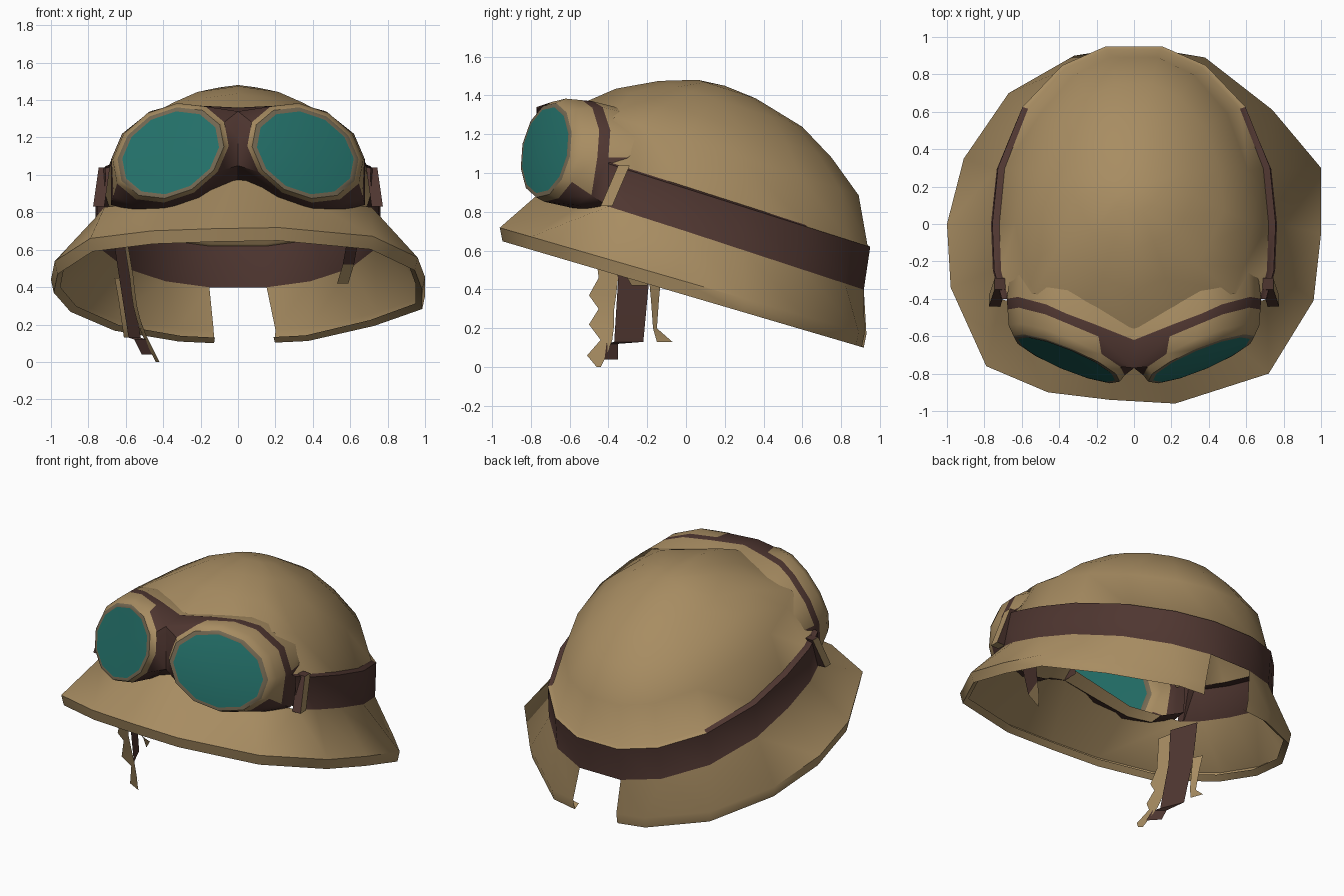
import bpy, bmesh, math

if "Cube" in bpy.data.objects:
    bpy.data.objects.remove(bpy.data.objects["Cube"])


def material(name, rgb):
    m = bpy.data.materials.new(name)
    m.diffuse_color = (*rgb, 1)
    m.use_nodes = True
    m.node_tree.nodes["Principled BSDF"].inputs["Base Color"].default_value = m.diffuse_color
    return m


TAN, BROWN, TEAL, OLIVE = range(4)
MATS = [material("tan leather", (0.39, 0.265, 0.122)),
        material("dark brown strap", (0.078, 0.037, 0.03)),
        material("teal glass", (0.018, 0.17, 0.148)),
        material("olive rim", (0.175, 0.14, 0.085))]


def make(name, bm, angle=50):
    bmesh.ops.recalc_face_normals(bm, faces=bm.faces)
    mesh = bpy.data.meshes.new(name)
    bm.to_mesh(mesh)
    bm.free()
    for m in MATS:
        mesh.materials.append(m)
    ob = bpy.data.objects.new(name, mesh)
    bpy.context.collection.objects.link(ob)
    bpy.ops.object.select_all(action='DESELECT')
    ob.select_set(True)
    bpy.context.view_layer.objects.active = ob
    bpy.ops.object.shade_smooth_by_angle(angle=math.radians(angle))
    return ob


def loft(bm, rings, colour, skip=lambda r, k: False):
    """Bridge closed rings; colour and skip take ring and segment numbers."""
    vs = [[bm.verts.new(p) for p in ring] for ring in rings]
    n = len(vs[0])
    for r in range(len(vs) - 1):
        for k in range(n):
            if skip(r, k):
                continue
            j = (k + 1) % n
            f = bm.faces.new((vs[r][k], vs[r][j], vs[r + 1][j], vs[r + 1][k]))
            f.material_index = colour(r, k)
    return vs


def cap(bm, ring, centre, mat):
    c = bm.verts.new(centre)
    for k in range(len(ring)):
        f = bm.faces.new((ring[k], ring[(k + 1) % len(ring)], c))
        f.material_index = mat


# Helmet shell: brim, strap band and dome in one loft that slopes to the back
half = [(0.15, 0.94), (0.38, 0.84), (0.59, 0.62), (0.72, 0.30),
        (0.75, 0.0), (0.74, -0.25), (0.70, -0.40), (0.38, -0.50)]
base = half + [(0, -0.60)] + [(-x, y) for x, y in reversed(half)]
edge = [(0.20, 0.92), (0.38, 0.89), (0.74, 0.61), (1.0, 0.30), (1.0, -0.05),
        (0.96, -0.41), (0.72, -0.80), (0.22, -0.96), (-0.13, -0.94),
        (-0.46, -0.90), (-0.79, -0.76), (-0.98, -0.34), (-1.0, 0.0),
        (-0.91, 0.35), (-0.67, 0.70), (-0.32, 0.90), (-0.13, 0.93)]


def brim_ring(s, dz):
    return [(x * s, y * s, 0.37 - 0.29 * y + dz) for x, y in edge]


def band_ring(h, sx, sy):
    return [(x * sx, y * (sy if y > 0 else 1),
             0.70 - 0.32 * y + h + (0.14 if k == 8 and h == 0 else 0))
            for k, (x, y) in enumerate(base)]


def dome_ring(h, rx, lo, hi, taper=0.0):
    pts = []
    for x, y in base:
        yy = lo + (y + 0.6) / 1.54 * (hi - lo)
        narrow = 1 - taper * max(0, -y)    # slimmer towards the front
        pts.append((x * rx / 0.75 * narrow, yy, 0.92 - 0.32 * yy + h))
    return pts


rings = [brim_ring(0.95, 0.03), brim_ring(0.985, 0.0), brim_ring(1.0, 0.07),
         band_ring(0, 1.02, 0.975), band_ring(0.22, 1.01, 1.01),
         dome_ring(0.01, 0.72, -0.60, 0.935), dome_ring(0.25, 0.635, -0.56, 0.89, 0.25),
         dome_ring(0.40, 0.48, -0.36, 0.75, 0.6), dome_ring(0.51, 0.32, -0.14, 0.60, 0.7),
         dome_ring(0.58, 0.14, 0.06, 0.36, 0.7)]


def shell_skip(r, k):
    notch = r < 3 and k == 16              # split at the back of the brim
    window = 3 <= r <= 5 and 6 <= k <= 9   # open behind the goggles
    return notch or window


def shell_colour(r, k):
    side_of_band = r == 4 and (2 <= k <= 5 or 10 <= k <= 13)
    return BROWN if r == 3 or side_of_band else TAN


bm = bmesh.new()
vs = loft(bm, rings, shell_colour, shell_skip)
cap(bm, vs[-1], (0, 0.2, 1.45), TAN)
make("helmet_shell", bm)

# Goggles: lens, rim, housing and face mask outline, mirrored for each eye
mask = [(0.68, -0.40, 1.08), (0.62, -0.39, 1.22), (0.47, -0.43, 1.34),
        (0.36, -0.48, 1.37), (0.20, -0.54, 1.37), (0, -0.62, 1.36),
        (0, -0.66, 1.18), (0, -0.66, 0.97), (0.20, -0.58, 0.87),
        (0.40, -0.54, 0.81), (0.56, -0.50, 0.81), (0.68, -0.42, 0.84)]


def lens_ring(s, back):
    pts = []
    tilt = math.radians(-29)
    for k in range(12):
        t = math.radians(30 * k) - tilt
        a, b = 0.275 * s * math.cos(t), 0.205 * s * math.sin(t)
        x = 0.36 + a * math.cos(tilt) - b * math.sin(tilt)
        z = 1.118 + a * math.sin(tilt) + b * math.cos(tilt)
        pts.append((x, -0.725 + 0.46 * (x - 0.36) + 0.27 * (z - 1.12) + back, z))
    return pts


def goggle(name, side, dent):
    rim = lens_ring(1.2, 0.05)
    frame = []
    for k in range(12):
        if k in (5, 6, 7):                 # nose bridge
            frame.append((0, -0.77, (1.34, 1.2, 1.05)[k - 5]))
        else:
            frame.append(tuple(0.4 * a + 0.6 * b for a, b in zip(rim[k], mask[k])))
    flange = [(x * 0.98, y + (0.2 if 1 <= k <= 5 else 0.1), z - (0.05 if 1 <= k <= 5 else 0))
              for k, (x, y, z) in enumerate(mask)]
    loops = [lens_ring(1.0, 0.0), lens_ring(1.1, 0.005), rim, frame, mask, flange]
    loops = [[(side * x, y, z) for x, y, z in lp] for lp in loops]

    def colour(r, k):
        if r == 0:
            return OLIVE
        if r == 1 or (r == 2 and k in (0, 1, 2, 3, 11)) or (r == 4 and k < 6):
            return TAN
        return BROWN
    bm = bmesh.new()
    vs = loft(bm, loops, colour, lambda r, k: r == 4 and k in (7, 8, 9))
    cap(bm, vs[0], (side * 0.36, -0.725 + dent, 1.118), TEAL)
    make(name, bm, 40)


goggle("goggle_right", 1, -0.02)
goggle("goggle_left", -1, 0.06)

# Buckles where the band meets the goggles
for side, label in ((1, "right"), (-1, "left")):
    bm = bmesh.new()
    bmesh.ops.create_cube(bm, size=1)
    for v in bm.verts:
        x, y, z = v.co
        v.co = (side * (0.73 + x * 0.06 - z * 0.03), -0.365 + y * 0.06 + z * 0.09, 0.935 + z * 0.21)
    for f in bm.faces:                     # leather loop shows tan only outwards
        f.material_index = TAN if f.calc_center_median().x * side > 0.74 else BROWN
    make("buckle_" + label, bm, 30)


# Chin straps: flat ribbons given as rows of (x, front y, back y, z)
def ribbon(name, rows, mat, twist=0.02):
    bm = bmesh.new()
    prev = None
    for x, y0, y1, z in rows:
        cur = (bm.verts.new((x, y0, z)), bm.verts.new((x + twist, y1, z)))
        if prev:
            f = bm.faces.new((prev[0], prev[1], cur[1], cur[0]))
            f.material_index = mat
        prev = cur
    make(name, bm, 30)


ribbon("chin_strap", [(-0.61, -0.38, -0.20, 0.72), (-0.57, -0.35, -0.19, 0.45),
                      (-0.52, -0.37, -0.22, 0.13), (-0.49, -0.41, -0.35, 0.12),
                      (-0.45, -0.42, -0.35, 0.04)], BROWN, -0.065)
ribbon("chin_strap_front_edge", [(-0.60, -0.48, -0.38, 0.70), (-0.56, -0.45, -0.35, 0.46),
                                 (-0.55, -0.50, -0.36, 0.37), (-0.54, -0.45, -0.37, 0.30),
                                 (-0.52, -0.50, -0.37, 0.22), (-0.49, -0.44, -0.38, 0.14),
                                 (-0.45, -0.51, -0.41, 0.06), (-0.42, -0.46, -0.44, 0.0)], TAN, -0.02)
ribbon("chin_strap_back_edge", [(-0.63, -0.19, -0.13, 0.45), (-0.61, -0.18, -0.14, 0.34),
                                (-0.59, -0.17, -0.15, 0.20), (-0.58, -0.15, -0.07, 0.13)], TAN, -0.03)
ribbon("short_strap_right", [(0.60, -0.36, -0.16, 0.74), (0.56, -0.34, -0.18, 0.52)], BROWN, 0.06)
ribbon("short_strap_right_tip", [(0.56, -0.34, -0.18, 0.52), (0.53, -0.28, -0.20, 0.42)], TAN, 0.06)
